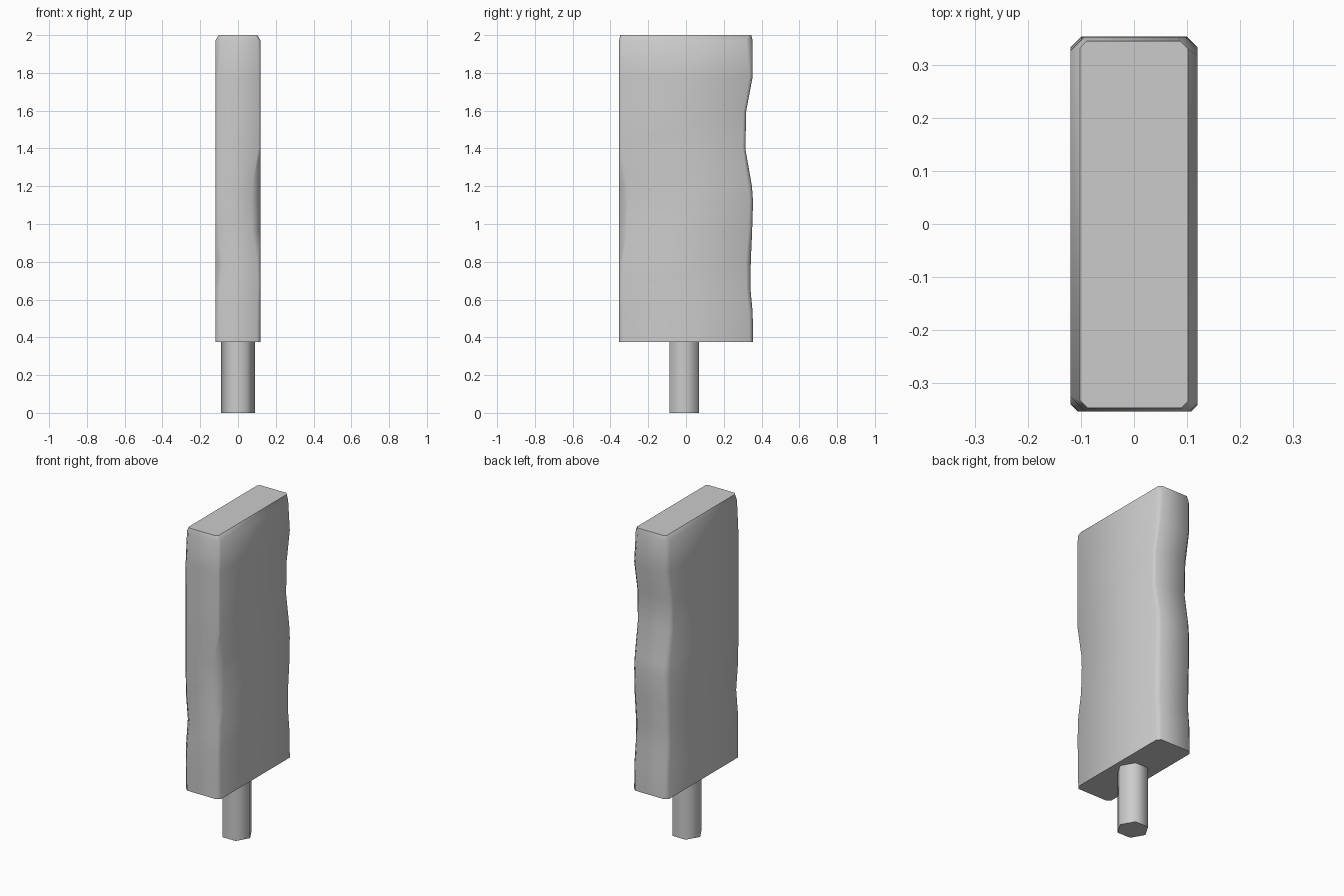
import bpy, bmesh, math

if "Cube" in bpy.data.objects:
    bpy.data.objects.remove(bpy.data.objects["Cube"])


def make_object(name, bm, angle):
    bmesh.ops.recalc_face_normals(bm, faces=bm.faces)
    mesh = bpy.data.meshes.new(name)
    bm.to_mesh(mesh)
    bm.free()
    obj = bpy.data.objects.new(name, mesh)
    bpy.context.collection.objects.link(obj)
    bpy.ops.object.select_all(action='DESELECT')
    obj.select_set(True)
    bpy.context.view_layer.objects.active = obj
    bpy.ops.object.shade_smooth_by_angle(angle=math.radians(angle))
    return obj


def section(z, back, fl, fr, br, bl, inset_x=0.0, inset_y=0.0):
    """Rectangle with four individually chamfered corners."""
    x, f, b = 0.12 - inset_x, -0.355 + inset_y, back - inset_y
    return [(-x, f + fl, z), (-x + fl, f, z), (x - fr, f, z), (x, f + fr, z),
            (x, b - br, z), (x - br, b, z), (-x + bl, b, z), (-x, b - bl, z)]


# Weathered slab: height, back edge, then chamfers front-left, front-right, back-right, back-left
rings = [
    section(0.375, 0.355, 0.020, 0.020, 0.020, 0.020),
    section(0.53, 0.353, 0.018, 0.018, 0.020, 0.020),
    section(0.66, 0.341, 0.020, 0.014, 0.022, 0.020),
    section(0.80, 0.343, 0.036, 0.018, 0.026, 0.020),
    section(0.96, 0.350, 0.018, 0.044, 0.020, 0.022),
    section(1.12, 0.355, 0.014, 0.050, 0.020, 0.026),
    section(1.20, 0.349, 0.014, 0.046, 0.020, 0.026),
    section(1.40, 0.314, 0.014, 0.012, 0.015, 0.022),
    section(1.60, 0.319, 0.014, 0.012, 0.015, 0.022),
    section(1.78, 0.353, 0.015, 0.012, 0.018, 0.025),
    section(1.97, 0.353, 0.028, 0.016, 0.034, 0.025),
    section(2.00, 0.353, 0.014, 0.012, 0.014, 0.012, 0.018, 0.007),
]
bm = bmesh.new()
loops = [[bm.verts.new(p) for p in ring] for ring in rings]
for a, b in zip(loops, loops[1:]):
    for i in range(8):
        j = (i + 1) % 8
        bm.faces.new((a[i], a[j], b[j], b[i]))
bm.faces.new(loops[0])
bm.faces.new(loops[-1])
make_object("slab", bm, 50)

# Six-sided post, set slightly forward of centre
bm = bmesh.new()
bmesh.ops.create_cone(bm, cap_ends=True, segments=6, radius1=0.09, radius2=0.09, depth=0.38)
for v in bm.verts:
    x, y = v.co.x, v.co.y
    if max(abs(w.co.y) for w in bm.verts) > 0.085:
        break
else:
    x = None
# Turn the prism so that two corners lie on the x axis
if x is not None:
    for v in bm.verts:
        v.co.x, v.co.y = v.co.y, -v.co.x
bmesh.ops.translate(bm, vec=(0, -0.01, 0.19), verts=bm.verts)
make_object("post", bm, 62)
